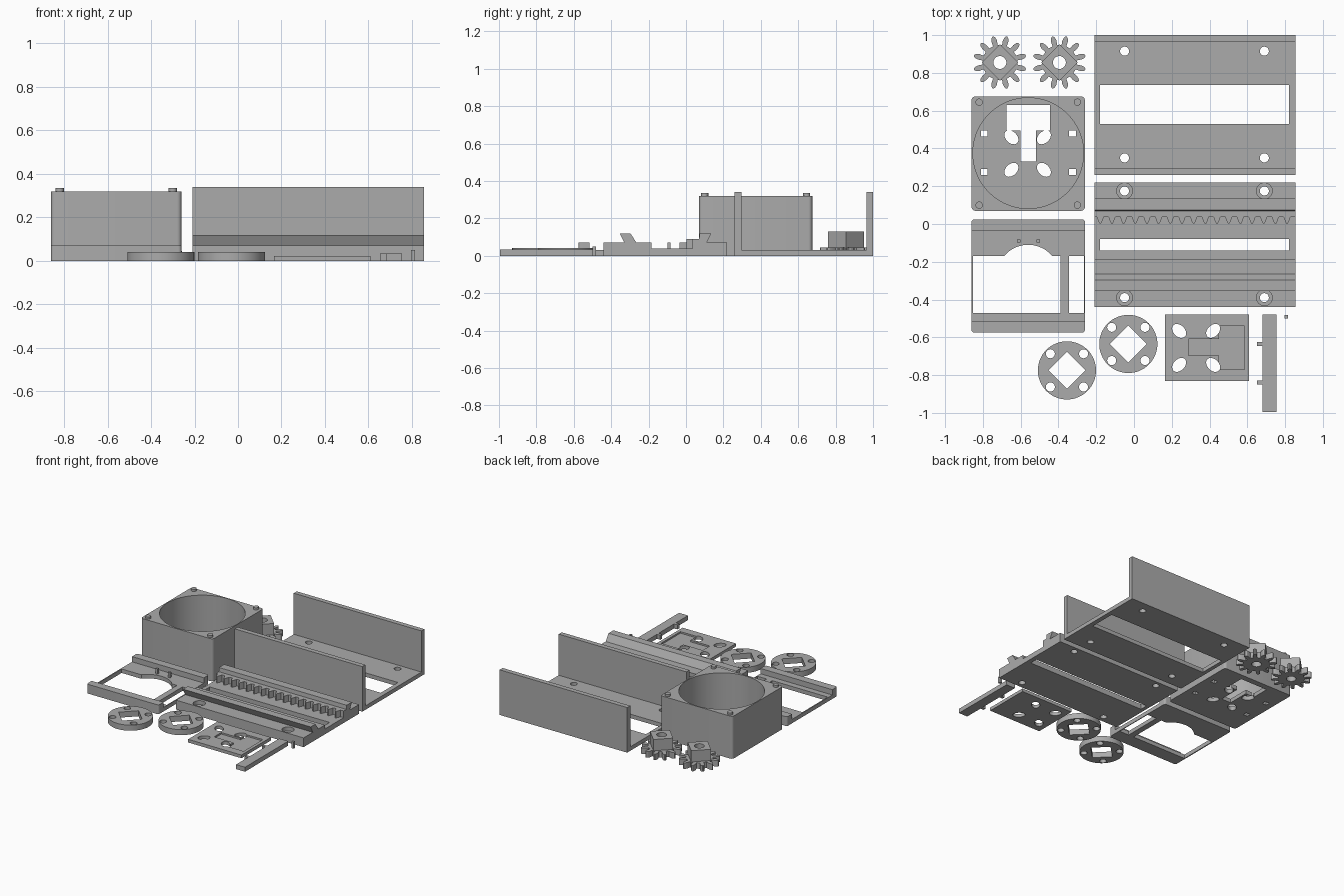
import bpy, bmesh, math
from mathutils import Vector

if "Cube" in bpy.data.objects:
    bpy.data.objects.remove(bpy.data.objects["Cube"])

grey = bpy.data.materials.new("plain grey")
grey.diffuse_color = (0.41, 0.41, 0.41, 1)
grey.use_nodes = True
grey.node_tree.nodes["Principled BSDF"].inputs["Base Color"].default_value = grey.diffuse_color


def rect(x0, x1, y0, y1):
    return [(x0, y0), (x1, y0), (x1, y1), (x0, y1)]


def oval(cx, cy, a, b=None, turn=0.0, n=40):
    b = b or a
    pts = []
    for i in range(n):
        t = 2 * math.pi * i / n
        x, y = a * math.cos(t), b * math.sin(t)
        pts.append((cx + x * math.cos(turn) - y * math.sin(turn),
                    cy + x * math.sin(turn) + y * math.cos(turn)))
    return pts


def rounded(x0, x1, y0, y1, r):
    pts = []
    for cx, cy, s in ((x1 - r, y1 - r, 0), (x0 + r, y1 - r, 90),
                      (x0 + r, y0 + r, 180), (x1 - r, y0 + r, 270)):
        for i in range(6):
            t = math.radians(s + 18 * i)
            pts.append((cx + r * math.cos(t), cy + r * math.sin(t)))
    return pts


def prism(name, outline, lo, hi, axis="z"):
    """Extrude an outline along z, or a (y, z) profile along x."""
    bm = bmesh.new()
    place = (lambda p, h: (p[0], p[1], h)) if axis == "z" else (lambda p, h: (h, p[0], p[1]))
    face = bm.faces.new([bm.verts.new(place(p, lo)) for p in outline])
    ext = bmesh.ops.extrude_face_region(bm, geom=[face])
    d = Vector(place((0, 0), hi - lo))
    bmesh.ops.translate(bm, vec=d, verts=[v for v in ext["geom"] if isinstance(v, bmesh.types.BMVert)])
    bmesh.ops.recalc_face_normals(bm, faces=bm.faces)
    me = bpy.data.meshes.new(name)
    bm.to_mesh(me)
    bm.free()
    me.materials.append(grey)
    ob = bpy.data.objects.new(name, me)
    bpy.context.collection.objects.link(ob)
    return ob


def combine(ob, others, op):
    """Apply a boolean with each helper, then drop the helpers."""
    bpy.context.view_layer.objects.active = ob
    for c in others:
        m = ob.modifiers.new("bool", "BOOLEAN")
        m.operation, m.solver, m.object = op, "EXACT", c
        bpy.ops.object.modifier_apply(modifier=m.name)
        bpy.data.objects.remove(c)
    return ob


def cut(ob, outlines, lo=-0.1, hi=0.5):
    return combine(ob, [prism("cutter", o, lo, hi) for o in outlines], "DIFFERENCE")


def slots(cx, cy, d):
    """Four oval holes pointing at a centre."""
    return [oval(cx + sx * d, cy + sy * d, 0.043, 0.03, math.atan2(sy, sx), 24)
            for sx in (-1, 1) for sy in (-1, 1)]


# Two pinions with a square hub
for i, gx in enumerate((-0.71, -0.395)):
    gy, pitch, pts = 0.855, math.pi / 6, []
    for k in range(12):
        for r, f in ((.093, -.27), (.118, -.24), (.134, -.16), (.142, -.05),
                     (.142, .05), (.134, .16), (.118, .24), (.093, .27)):
            t = (k + 0.5 + f) * pitch
            pts.append((gx + r * math.cos(t), gy + r * math.sin(t)))
    gear = prism(f"pinion_{i + 1}", pts, 0, 0.045)
    combine(gear, [prism("hub", oval(gx, gy, 0.097, n=4), 0.02, 0.13)], "UNION")
    cut(gear, [oval(gx, gy, 0.034)])

# Square housing with round cavity, corner pegs and floor openings
housing = prism("fan_housing", rounded(-0.86, -0.26, 0.07, 0.675, 0.02), 0, 0.32)
cut(housing, [oval(-0.56, 0.375, 0.293, n=72)], 0.03)
cut(housing, [rect(-0.675, -0.445, 0.495, 0.63), rect(-0.6, -0.52, 0.33, 0.5)] + slots(-0.563, 0.373, 0.086), hi=0.05)
cut(housing, [rect(x - .018, x + .018, y - .016, y + .016)
              for x in (-0.793, -0.325) for y in (0.275, 0.48)], hi=0.05)
for x in (-0.82, -0.3):
    for y in (0.1, 0.645):
        prism("housing_peg", oval(x, y, 0.019, n=24), 0.31, 0.336)

# Open frame with raised front and back walls
frame = prism("frame", rounded(-0.86, -0.26, -0.575, 0.025, 0.015), 0, 0.07)
cut(frame, [rect(-0.87, -0.25, -0.515, -0.035)], lo=0.03)
arc = [(-0.56 + .167 * math.cos(math.radians(a)), -0.277 + .167 * math.sin(math.radians(a)))
       for a in range(40, 141, 10)]
cut(frame, [[(-0.852, -0.47), (-0.39, -0.47), (-0.39, -0.17)] + arc + [(-0.852, -0.17)],
            rect(-0.345, -0.266, -0.47, -0.17)])
for x in (-0.61, -0.507):
    prism("frame_post", rect(x - .009, x + .009, -0.098, -0.083), 0.02, 0.07)

# Sliding bed with two leaning rails
X0, X1 = -0.21, 0.855
bed = prism("rack_bed", [(-.44, 0), (-.44, .07), (-.33, .07), (-.355, .12), (-.297, .12), (-.265, .07),
                         (-.185, .07), (-.185, .04), (.045, .04), (.045, .09), (.07, .09), (.073, .12),
                         (.135, .12), (.11, .07), (.22, .07), (.22, 0)], X0, X1, "x")
bores = [(x, y) for x in (-0.05, 0.69) for y in (-0.39, 0.175)]
cut(bed, [rect(-0.18, 0.82, -0.14, -0.08)] + [oval(x, y, 0.024, n=24) for x, y in bores])
cut(bed, [oval(x, y, 0.042, n=32) for x, y in bores], lo=0.04, hi=0.1)

# Rack teeth
pitch, comb = 0.0618, [(X1, 0.05), (X0, 0.05)]
for k in range(18):
    for f, y in ((.05, .04), (.22, .036), (.36, .012), (.45, .002), (.57, .002), (.66, .012), (.8, .036), (.95, .04)):
        x = X0 + (k + f) * pitch
        if x < X1:
            comb.append((x, y))
comb.append((X1, 0.036))
prism("rack_teeth", comb, 0.035, 0.09)

# Channel with tall side walls
channel = prism("channel", [(.26, 0), (.26, .34), (.296, .34), (.296, .03), (.964, .03),
                            (.964, .34), (1, .34), (1, 0)], X0, X1, "x")
cut(channel, [rect(-0.18, 0.82, 0.53, 0.735)]
    + [oval(x, y, 0.024, n=24) for x in (-0.05, 0.69) for y in (0.35, 0.915)], hi=0.1)

# Two round flanges with a square opening
for i, (x, y) in enumerate(((-0.355, -0.775), (-0.03, -0.635))):
    flange = prism(f"flange_{i + 1}", oval(x, y, 0.154, n=64), 0, 0.042)
    cut(flange, [oval(x, y, 0.098, n=4)]
        + [oval(x + sx * .088, y + sy * .088, 0.024, n=24) for sx in (-1, 1) for sy in (-1, 1)])

# Mounting plate with a T-shaped pocket
plate = prism("mount_plate", rect(0.165, 0.61, -0.83, -0.48), 0, 0.024)
cut(plate, slots(0.329, -0.656, 0.09))
tee = [(.288, -.695), (.45, -.695), (.45, -.77), (.586, -.77), (.586, -.54), (.45, -.54), (.45, -.61), (.288, -.61)]
cut(plate, [tee], lo=0.012)

# Locking bar with two tabs, and a loose pin
bar = [(.755, -.995), (.755, -.48), (.68, -.48)]
for y in (-0.635, -0.84):
    bar += [(.68, y + .011), (.652, y + .011), (.652, y - .011), (.68, y - .011)]
prism("locking_bar", bar + [(.68, -.995)], 0, 0.034)
prism("loose_pin", rect(0.796, 0.814, -0.5, -0.482), 0, 0.05)

# Smooth curved walls, keep hard edges
for ob in bpy.context.scene.objects:
    ob.select_set(True)
    bpy.context.view_layer.objects.active = ob
bpy.ops.object.shade_smooth_by_angle(angle=math.radians(25))
